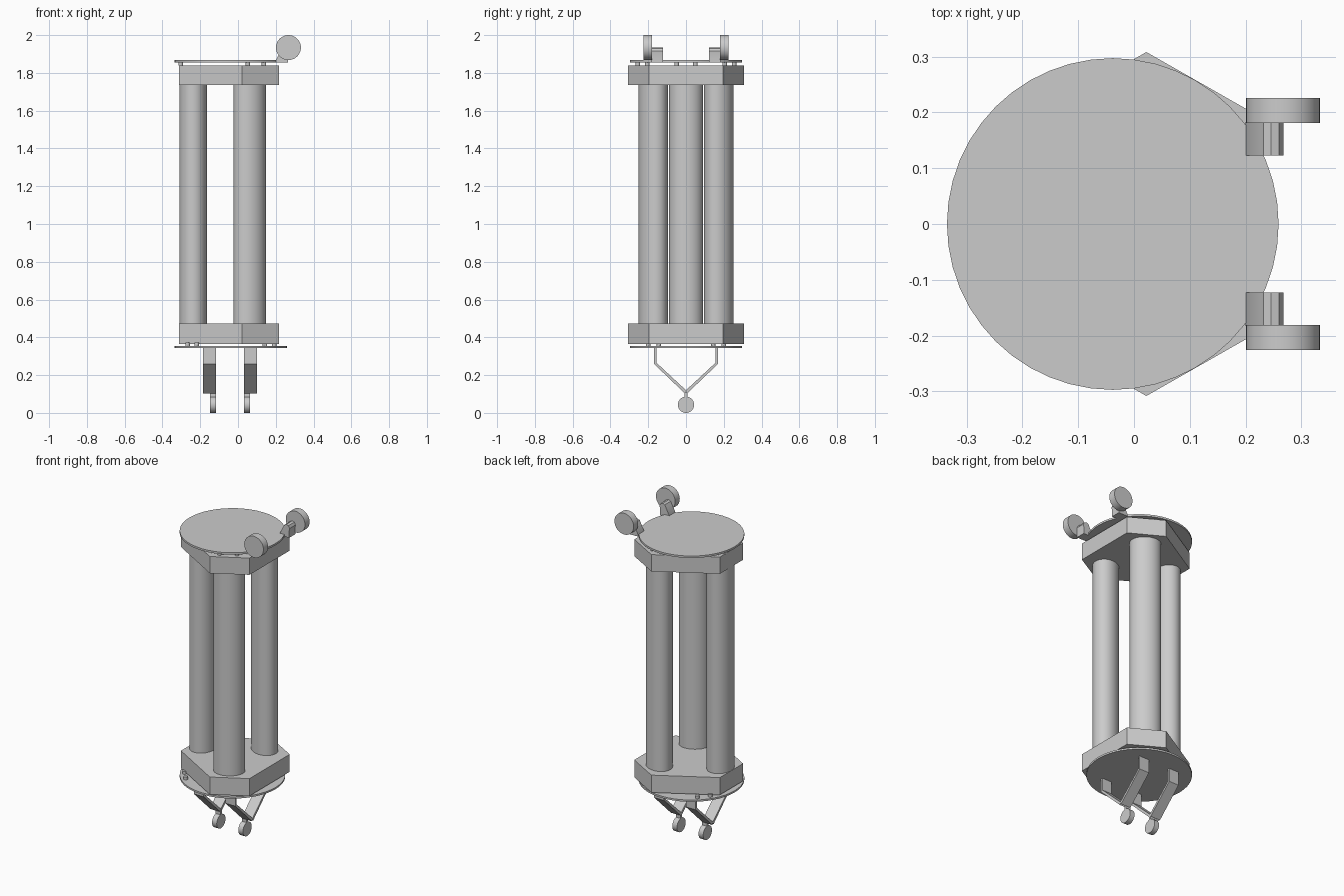
import bpy
import bmesh
from math import cos, sin, radians, pi
from mathutils import Matrix, Vector

cube = bpy.data.objects.get("Cube")
if cube:
    bpy.data.objects.remove(cube, do_unlink=True)

grey = bpy.data.materials.new("light_grey")
grey.use_nodes = True
COLOUR = (0.6, 0.6, 0.6, 1)
grey.diffuse_color = COLOUR
grey.node_tree.nodes["Principled BSDF"].inputs["Base Color"].default_value = COLOUR

AXIS = -0.038  # x of the shared vertical axis


def prism(name, outline, direction, smooth=False):
    """Extrude a closed outline of 3D points along a direction."""
    bm = bmesh.new()
    face = bm.faces.new([bm.verts.new(p) for p in outline])
    new = bmesh.ops.extrude_face_region(bm, geom=[face])["geom"]
    verts = [v for v in new if isinstance(v, bmesh.types.BMVert)]
    bmesh.ops.translate(bm, verts=verts, vec=Vector(direction))
    bmesh.ops.recalc_face_normals(bm, faces=bm.faces)
    mesh = bpy.data.meshes.new(name)
    bm.to_mesh(mesh)
    bm.free()
    mesh.materials.append(grey)
    obj = bpy.data.objects.new(name, mesh)
    bpy.context.collection.objects.link(obj)
    if smooth:
        bpy.ops.object.select_all(action="DESELECT")
        obj.select_set(True)
        bpy.context.view_layer.objects.active = obj
        bpy.ops.object.shade_smooth_by_angle(angle=radians(30))
    return obj


def ring(x, y, z, rx, ry, turn=0, sides=48):
    """Horizontal ellipse outline."""
    rot = Matrix.Rotation(turn, 3, "Z")
    return [Vector((x, y, z)) + rot @ Vector((rx * cos(a), ry * sin(a), 0))
            for a in (2 * pi * i / sides for i in range(sides))]


def wheel(name, x, y, z, r, axis):
    """Upright wheel starting at x, y, z and extruded along its axis."""
    steps = [2 * pi * i / 40 for i in range(40)]
    if axis[0]:
        outline = [(x, y + r * cos(a), z + r * sin(a)) for a in steps]
    else:
        outline = [(x + r * cos(a), y, z + r * sin(a)) for a in steps]
    return prism(name, outline, axis, True)


# End blocks: triangles with cut corners
half = [(0.217, 0.197), (0.022, 0.308), (-0.312, 0.114)]
hexagon = half + [(x, -y) for x, y in reversed(half)]
for name, z in (("lower_block", 0.364), ("upper_block", 1.736)):
    prism(name, [(x, y, z) for x, y in hexagon], (0, 0, 0.108 if z < 1 else 0.104))

# Round end plates
prism("lower_plate", ring(AXIS, 0, 0.343, 0.297, 0.297), (0, 0, 0.011), True)
prism("upper_plate", ring(AXIS, 0, 1.856, 0.297, 0.297), (0, 0, 0.012), True)

# Three oval columns
for i in range(3):
    a = radians(60 + 120 * i)
    prism(f"column_{i + 1}",
          ring(AXIS + 0.2 * cos(a), 0.2 * sin(a), 0.47, 0.073, 0.089, a),
          (0, 0, 1.268), True)

# Small spacers between blocks and plates
for name, z, centres, spread in (("lower_spacer", 0.352, (40, 140, 220, 320), 8),
                                 ("upper_spacer", 1.838, (60, 180, 300), 10.5)):
    for c in centres:
        for s in (-spread, spread):
            a = radians(c + s)
            prism(f"{name}_{c + s}",
                  ring(AXIS + 0.27 * cos(a), 0.27 * sin(a), z, 0.012, 0.012, sides=16),
                  (0, 0, 0.02), True)

# Lower wheels, each hung from a pair of bent struts
strut = [(0.169, 0.345), (0.169, 0.259), (0.006, 0.103), (0, 0.113),
         (0, 0.12), (0.157, 0.266), (0.157, 0.345)]
for side, x0, wx in (("right", -0.185, -0.148), ("left", 0.032, 0.032)):
    for end, s in (("front", -1), ("back", 1)):
        prism(f"{side}_{end}_strut", [(x0, s * y, z) for y, z in strut], (0.068, 0, 0))
    prism(f"{side}_wheel_fork",
          [(wx, -0.007, 0.07), (wx, 0.007, 0.07), (wx, 0.007, 0.115), (wx, -0.007, 0.115)],
          (0.032, 0, 0))
    wheel(f"{side}_lower_wheel", wx, 0, 0.043, 0.043, (0.032, 0, 0))

# Upper wheels on short brackets
bracket = [(0.2, 1.856), (0.265, 1.856), (0.265, 1.897), (0.268, 1.915),
           (0.26, 1.93), (0.245, 1.934), (0.232, 1.928), (0.225, 1.915), (0.2, 1.866)]
for end, s in (("front", -1), ("back", 1)):
    prism(f"{end}_bracket", [(x, s * 0.123, z) for x, z in bracket], (0, s * 0.06, 0), True)
    wheel(f"{end}_upper_wheel", 0.267, s * 0.181, 1.934, 0.066, (0, s * 0.045, 0))
